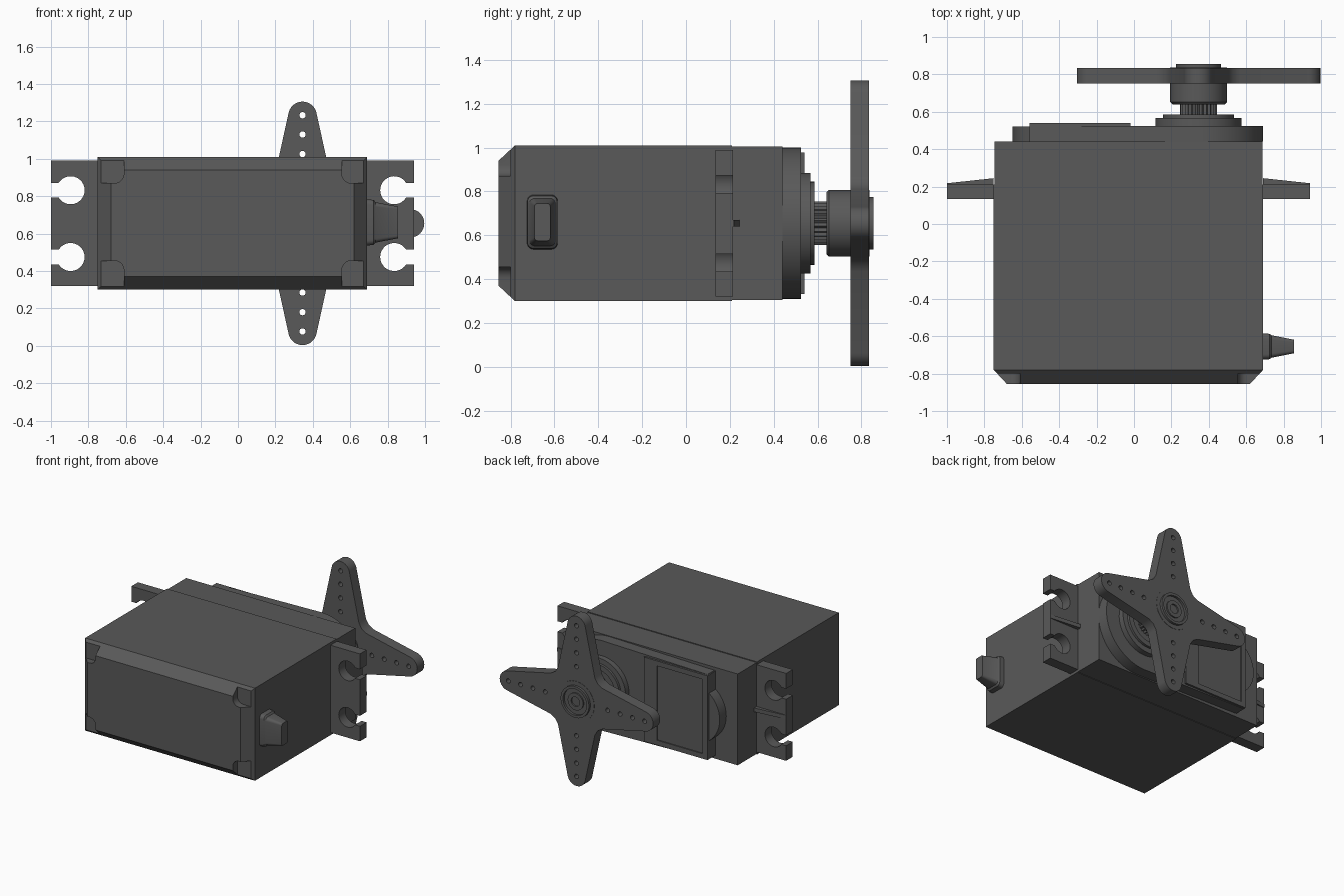
import bpy, bmesh
from math import sin, cos, pi, radians, degrees, asin
from mathutils import Matrix, Vector

if "Cube" in bpy.data.objects:
    bpy.data.objects.remove(bpy.data.objects["Cube"], do_unlink=True)

mat = bpy.data.materials.new("dark grey plastic")
mat.use_nodes = True
GREY = (0.1, 0.1, 0.1, 1)
mat.diffuse_color = GREY
mat.node_tree.nodes["Principled BSDF"].inputs["Base Color"].default_value = GREY

SX, SZ = 0.345, 0.655          # output shaft axis


def make(name, bm):
    bmesh.ops.recalc_face_normals(bm, faces=bm.faces)
    me = bpy.data.meshes.new(name)
    bm.to_mesh(me)
    bm.free()
    me.materials.append(mat)
    ob = bpy.data.objects.new(name, me)
    bpy.context.collection.objects.link(ob)
    return ob


def add_loft(bm, sections):
    """Skin a row of equal-length point rings and cap both ends."""
    rings = [[bm.verts.new(p) for p in s] for s in sections]
    n = len(rings[0])
    for a, b in zip(rings, rings[1:]):
        for i in range(n):
            j = (i + 1) % n
            bm.faces.new((a[i], a[j], b[j], b[i]))
    bm.faces.new(rings[0])
    bm.faces.new(rings[-1])


def loft(name, sections):
    bm = bmesh.new()
    add_loft(bm, sections)
    return make(name, bm)


def at_y(outline, y):
    return [(x, y, z) for x, z in outline]


def prisms(name, outlines, y0, y1):
    bm = bmesh.new()
    for o in outlines:
        add_loft(bm, [at_y(o, y0), at_y(o, y1)])
    return make(name, bm)


def rect(x0, x1, z0, z1):
    return [(x0, z0), (x1, z0), (x1, z1), (x0, z1)]


def arc(cx, cz, r, a0, a1, n):
    return [(cx + r * cos(radians(a0 + (a1 - a0) * i / n)),
             cz + r * sin(radians(a0 + (a1 - a0) * i / n))) for i in range(n + 1)]


def circle(cx, cz, r, n=32):
    return arc(cx, cz, r, 0, 360, n)[:-1]


def rounded(x0, x1, z0, z1, r):
    return (arc(x1 - r, z1 - r, r, 0, 90, 5) + arc(x0 + r, z1 - r, r, 90, 180, 5) +
            arc(x0 + r, z0 + r, r, 180, 270, 5) + arc(x1 - r, z0 + r, r, 270, 360, 5))


def turned(name, profile, n=48):
    """Round part on the shaft axis from (radius, y) pairs."""
    return loft(name, [at_y(circle(SX, SZ, r, n), y) for r, y in profile])


def cut(ob, cutter):
    mod = ob.modifiers.new("cut", "BOOLEAN")
    mod.operation = "DIFFERENCE"
    mod.solver = "EXACT"
    mod.object = cutter
    bpy.context.view_layer.objects.active = ob
    bpy.ops.object.modifier_apply(modifier=mod.name)
    bpy.data.objects.remove(cutter, do_unlink=True)


def smooth(ob):
    bpy.ops.object.select_all(action="DESELECT")
    ob.select_set(True)
    bpy.context.view_layer.objects.active = ob
    bpy.ops.object.shade_smooth_by_angle(angle=radians(30))


# Case with chamfered front and four corner screw pockets
outer = rect(-0.75, 0.69, 0.30, 1.01)
case = loft("main_case", [at_y(rect(-0.68, 0.62, 0.37, 0.94), -0.855),
                          at_y(outer, -0.78), at_y(outer, 0.21)])
pockets = [rounded(x0, x1, z0, z1, 0.05)
           for x0, x1 in ((-0.9, -0.61), (0.555, 0.9))
           for z0, z1 in ((0.1, 0.455), (0.87, 1.2))]
cut(case, prisms("pocket_cutter", pockets, -0.95, -0.80))
smooth(case)
prisms("rear_case", [rect(-0.747, 0.687, 0.304, 1.004)], 0.21, 0.44)

# Mounting flanges with keyhole slots and a wedge rib
for side, s, x_in, x_out in (("right", -1, -0.75, -1.0), ("left", 1, 0.69, 0.94)):
    flange = prisms(side + "_flange",
                    [rect(min(x_in, x_out), max(x_in, x_out), 0.32, 0.99)], 0.135, 0.215)
    keys = []
    gap = degrees(asin(0.04 / 0.075))
    for z in (0.475, 0.832):
        hole = arc(0, 0, 0.075, gap, 360 - gap, 24) + [(0.3, -0.04), (0.3, 0.04)]
        keys.append([(x_out - s * 0.105 + s * px, z + pz) for px, pz in hole])
    cut(flange, prisms("slot_cutter", keys, 0, 0.4))
    smooth(flange)
    wedge = [(x_in, 0.2), (x_out, 0.2), (x_out, 0.218), (x_in, 0.245)]
    loft(side + "_flange_rib", [[(x, y, z) for x, y in wedge] for z in (0.64, 0.67)])

# Gear cover: round end, flat end, side lobe and raised panel
cover = [(-0.55, 0.98), (-0.55, 0.33)] + arc(SX, SZ, 0.345, -90, 90, 32)
smooth(prisms("gear_cover", [cover], 0.44, 0.525))
smooth(prisms("cover_lobe", [circle(-0.42, SZ, 0.23, 48)], 0.44, 0.52))
panel = prisms("raised_panel", [rect(-0.56, -0.02, 0.332, 0.978)], 0.44, 0.54)
cut(panel, prisms("panel_cutter", [rect(-0.52, -0.13, 0.37, 0.94)], 0.532, 0.6))

# Bearing rings and toothed output shaft
smooth(turned("bearing_ring", [(0.23, 0.5), (0.23, 0.567), (0.19, 0.567), (0.19, 0.585),
                               (0.15, 0.585), (0.15, 0.57)]))
TEETH = 25
spline = [(SX + r * cos(pi * i / TEETH), SZ + r * sin(pi * i / TEETH))
          for i in range(2 * TEETH) for r in [0.1 if i % 2 else 0.09]]
prisms("output_spline", [spline], 0.55, 0.66)

# Horn: four tapered drilled arms around a hub
arm = [(0.18, -0.18), (0.22, -0.156)] + arc(0.575, 0, 0.076, -77, 77, 14) + [(0.22, 0.156)]
centre = Vector((SX, SZ))
outline, drills = [], []
for k in range(4):
    spin = Matrix.Rotation(k * pi / 2, 2)
    outline += [centre + spin @ Vector(p) for p in arm]
    for d in (0.265, 0.37, 0.475, 0.578):
        x, z = centre + spin @ Vector((d, 0))
        drills.append(circle(x, z, 0.017, 16))
horn = prisms("horn_arms", [outline], 0.75, 0.835)
cut(horn, prisms("drill_cutter", drills, 0.6, 1.0))
smooth(horn)
smooth(turned("horn_hub", [(0.09, 0.64), (0.14, 0.64), (0.152, 0.652), (0.152, 0.837),
                           (0.12, 0.837), (0.12, 0.855), (0.1, 0.855), (0.1, 0.838),
                           (0.065, 0.838), (0.065, 0.848), (0.036, 0.848), (0.036, 0.837)]))

# Cable strain relief on the left side
steps = ((0.68, 0.07, 0.125), (0.725, 0.068, 0.12), (0.735, 0.06, 0.108), (0.855, 0.036, 0.085))
smooth(loft("cable_boot", [[(x, y, z) for y, z in rounded(-0.655 - hy, -0.655 + hy,
                                                           0.66 - hz, 0.66 + hz, hy * 0.4)]
                           for x, hy, hz in steps]))
